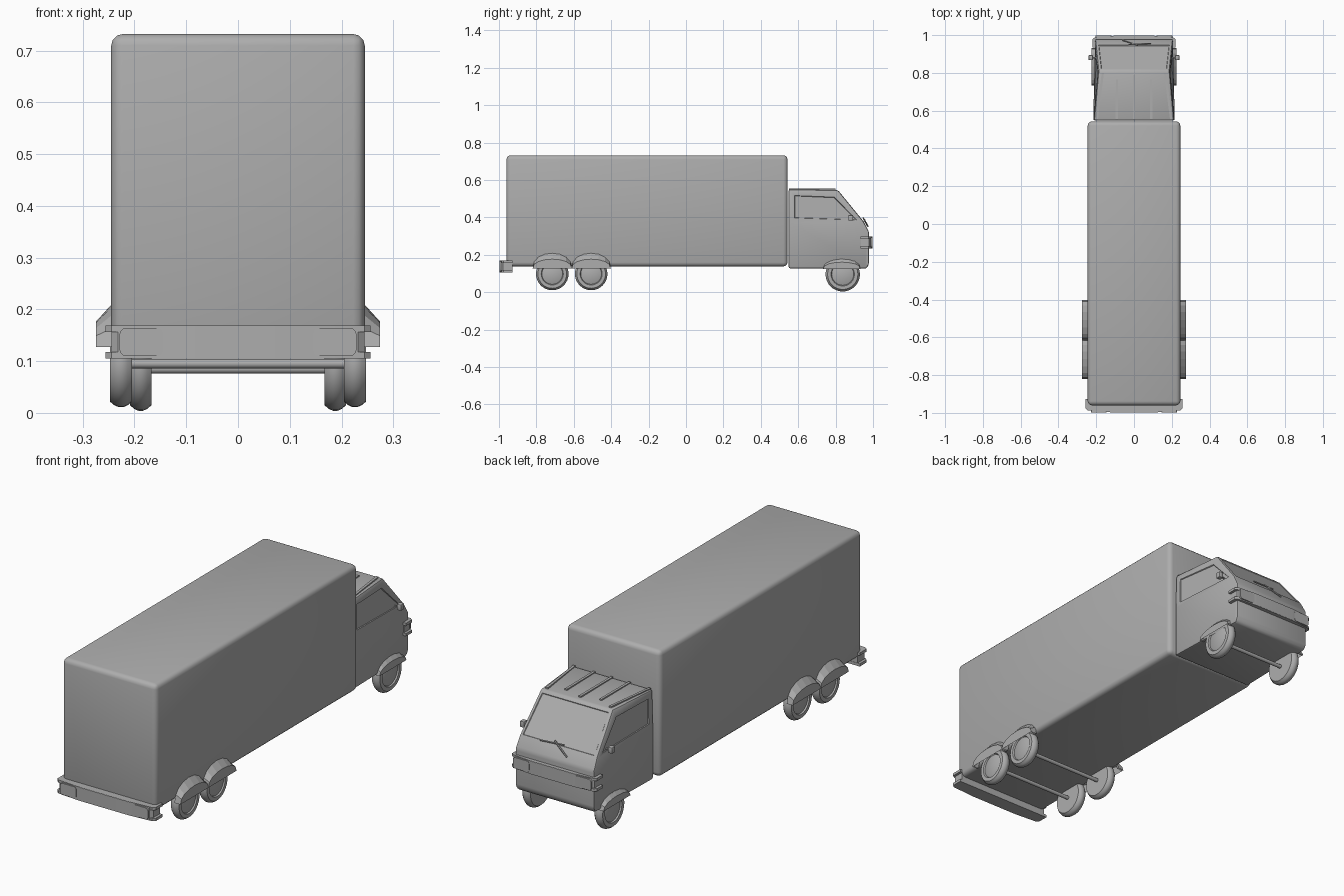
import bpy, bmesh, math
from mathutils import Vector

cube = bpy.data.objects.get("Cube")
if cube:
    bpy.data.objects.remove(cube, do_unlink=True)

grey = bpy.data.materials.new("plain grey")
grey.use_nodes = True
COLOUR = (0.42, 0.42, 0.42, 1)
grey.diffuse_color = COLOUR
grey.node_tree.nodes["Principled BSDF"].inputs["Base Color"].default_value = COLOUR


def finish(name, bm, smooth=True):
    bmesh.ops.recalc_face_normals(bm, faces=bm.faces)
    mesh = bpy.data.meshes.new(name)
    bm.to_mesh(mesh)
    bm.free()
    mesh.materials.append(grey)
    ob = bpy.data.objects.new(name, mesh)
    bpy.context.collection.objects.link(ob)
    if smooth:
        bpy.ops.object.select_all(action='DESELECT')
        ob.select_set(True)
        bpy.context.view_layer.objects.active = ob
        bpy.ops.object.shade_smooth_by_angle(angle=math.radians(35))
    return ob


def box(name, lo, hi, bevel=0.0, segments=2, edge_rule=None):
    bm = bmesh.new()
    bmesh.ops.create_cube(bm, size=1)
    lo, hi = Vector(lo), Vector(hi)
    for v in bm.verts:
        v.co = (lo + hi) / 2 + v.co * (hi - lo)
    if bevel:
        edges = [e for e in bm.edges if edge_rule is None or edge_rule(e)]
        bmesh.ops.bevel(bm, geom=edges, offset=bevel, segments=segments,
                        profile=0.5, affect='EDGES')
    return finish(name, bm)


def rod(name, a, b, radius, sides=10):
    a, b = Vector(a), Vector(b)
    bm = bmesh.new()
    bmesh.ops.create_cone(bm, cap_ends=True, segments=sides, radius1=radius,
                          radius2=radius, depth=(b - a).length)
    turn = (b - a).to_track_quat('Z', 'Y')
    for v in bm.verts:
        v.co = (a + b) / 2 + turn @ v.co
    return finish(name, bm)


def slab(name, outline, z0, z1):
    """Plan outline extruded upwards."""
    bm = bmesh.new()
    base = bm.faces.new([bm.verts.new((x, y, z0)) for x, y in outline])
    top = bmesh.ops.extrude_face_region(bm, geom=[base])["geom"]
    for v in top:
        if isinstance(v, bmesh.types.BMVert):
            v.co.z = z1
    return finish(name, bm)


def wheel(name, side, x, y, z, radius, half=0.021, steps=32):
    """Tyre with a stepped rim, turned about the axle."""
    profile = [(-half, 0), (-half, .6), (-half, .88), (-half * .6, .96), (-half * .2, 1),
               (half * .2, 1), (half * .6, .96), (half, .88), (half, .68),
               (half * .7, .64), (half * .85, .58), (half * .85, 0)]
    bm = bmesh.new()
    verts = [bm.verts.new((o, r * radius, 0)) for o, r in profile]
    edges = [bm.edges.new(p) for p in zip(verts, verts[1:])]
    bmesh.ops.spin(bm, geom=verts + edges, cent=(0, 0, 0), axis=(1, 0, 0),
                   angle=math.tau, steps=steps)
    bmesh.ops.remove_doubles(bm, verts=bm.verts, dist=0.0001)
    for v in bm.verts:
        v.co = Vector((side * (x + v.co.x), y + v.co.y, z + v.co.z))
    return finish(name, bm)


def fender(name, side, x0, x1, y, half, z0, high, low, steps=8):
    """Arched guard: tall arch at the body, lower arch outside, short skirt."""
    bm = bmesh.new()
    rings = []
    for x, height, width in ((x0, high, half), (x1, low, half), (x1 - .006, low - .006, half - .006),
                             (x0, high - .01, half - .008)):
        ring = []
        for i in range(steps + 1):
            t = math.pi * i / steps
            ring.append(bm.verts.new((side * x, y + width * math.cos(t),
                                      z0 + height * math.sin(t) ** .85)))
        rings.append(ring)
    for a, b in zip(rings, rings[1:]):
        for i in range(steps):
            bm.faces.new((a[i], a[i + 1], b[i + 1], b[i]))
    # upright outer skirt closing the arch down to its base line
    bm.faces.new(rings[1])
    return finish(name, bm, smooth=False)


def bumper(name, tip, out, half, z0, z1, depth):
    """Bowed bar with lips at its wrapped ends and two lamp plates."""
    def plan(h, d):
        shape = [(h, depth), (h, .022), (h - .012, .012), (h * .5, .003)]
        pts = shape + [(-x, y) for x, y in reversed(shape)]
        return [(x, tip - out * (y + d)) for x, y in pts]
    slab(name, plan(half - .012, 0), z0, z1)
    lip = .012
    slab(name + "_lower_lip", plan(half, .001), z0 - .001, z0 + lip)
    slab(name + "_upper_lip", plan(half, .001), z1 - lip, z1 + .001)
    for s, word in ((1, "left"), (-1, "right")):
        y = tip - out * .0075
        box(f"{name}_lamp_{word}",
            (s * (half * .73) - .042, y - .0045, z0 + .004),
            (s * (half * .73) + .042, y + .0045, z1 - .004), .012, 3,
            lambda e: abs((e.verts[0].co - e.verts[1].co).normalized().y) > .9)


# Cargo body
box("cargo_body", (-.245, -.96, .138), (.245, .543, .732), .022, 3)

# Cab: side outline as (y, z, half width), with inset windows
outline = [(.548, .128, .216), (.548, .375, .216), (.548, .55, .212), (.812, .547, .188),
           (.95, .378, .203), (.978, .325, .207), (.978, .15, .207), (.965, .126, .204)]
bm = bmesh.new()
left, right = ([bm.verts.new((s * w, y, z)) for y, z, w in outline] for s in (1, -1))
for i in range(len(outline)):
    j = (i + 1) % len(outline)
    bm.faces.new((left[i], left[j], right[j], right[i]))
for row in (left, right):
    bm.faces.new(row[1:5])
    bm.faces.new([row[0], row[1]] + row[4:])
bmesh.ops.recalc_face_normals(bm, faces=bm.faces)
sharp = [e for e in bm.edges if e.calc_face_angle(0) > .35]
bmesh.ops.bevel(bm, geom=sharp, offset=.01, segments=2, profile=.5, affect='EDGES')
bm.normal_update()
panes = [f for f in bm.faces if f.calc_area() > .015 and f.calc_center_median().z > .4]
sides = [f for f in panes if abs(f.normal.x) > .8]
screen = [f for f in panes if f.normal.y > .4 and abs(f.normal.x) < .3]
bmesh.ops.inset_individual(bm, faces=sides, thickness=.032, depth=0)
bmesh.ops.inset_individual(bm, faces=sides, thickness=.003, depth=-.004)
bmesh.ops.inset_individual(bm, faces=screen, thickness=.008, depth=0)
bmesh.ops.inset_individual(bm, faces=screen, thickness=.003, depth=-.003)
finish("cab", bm)

# Roof ribs, fanned towards the rear
for n, (rear, front, end) in enumerate(((-.197, -.165, .80), (-.092, -.09, .765), (0, 0, .79),
                                        (.092, .09, .765), (.197, .165, .80))):
    w = .006
    slab(f"roof_rib_{n + 1}", [(rear - w, .55), (rear + w, .55), (front + w, end),
                               (front - w, end)], .545, .554)

# Windscreen wiper
rod("wiper_arm", (-.06, .973, .352), (.02, .947, .398), .004, 6)
rod("wiper_blade", (-.03, .950, .392), (.09, .956, .386), .004, 6)

# Bumpers
bumper("rear_bumper", -1.0, -1, .256, .106, .168, .072)
bumper("front_bumper", 1.0, 1, .221, .236, .296, .065)

# Wheels, guards and mirrors on both sides
for s, word in ((1, "left"), (-1, "right")):
    wheel(f"front_wheel_{word}", s, .188, .838, .096, .092)
    fender(f"front_fender_{word}", s, .2, .224, .833, .1, .125, .062, .036)
    for label, y in (("fore", -.507), ("aft", -.715)):
        wheel(f"rear_wheel_{label}_{word}", s, .226, y, .098, .087)
        fender(f"rear_fender_{label}_{word}", s, .243, .274, y, .105, .127, .084, .05)
    box(f"mirror_{word}", (s * .229 - .012, .868, .383), (s * .229 + .012, .894, .413), .005, 2)
    rod(f"mirror_stalk_{word}", (s * .19, .88, .392), (s * .225, .88, .396), .004, 8)

# Axles
for label, y, z in (("front", .838, .085), ("rear_fore", -.507, .095), ("rear_aft", -.715, .095)):
    reach = .18 if label == "front" else .215
    rod(label + "_axle", (-reach, y, z), (reach, y, z), .009, 12)
